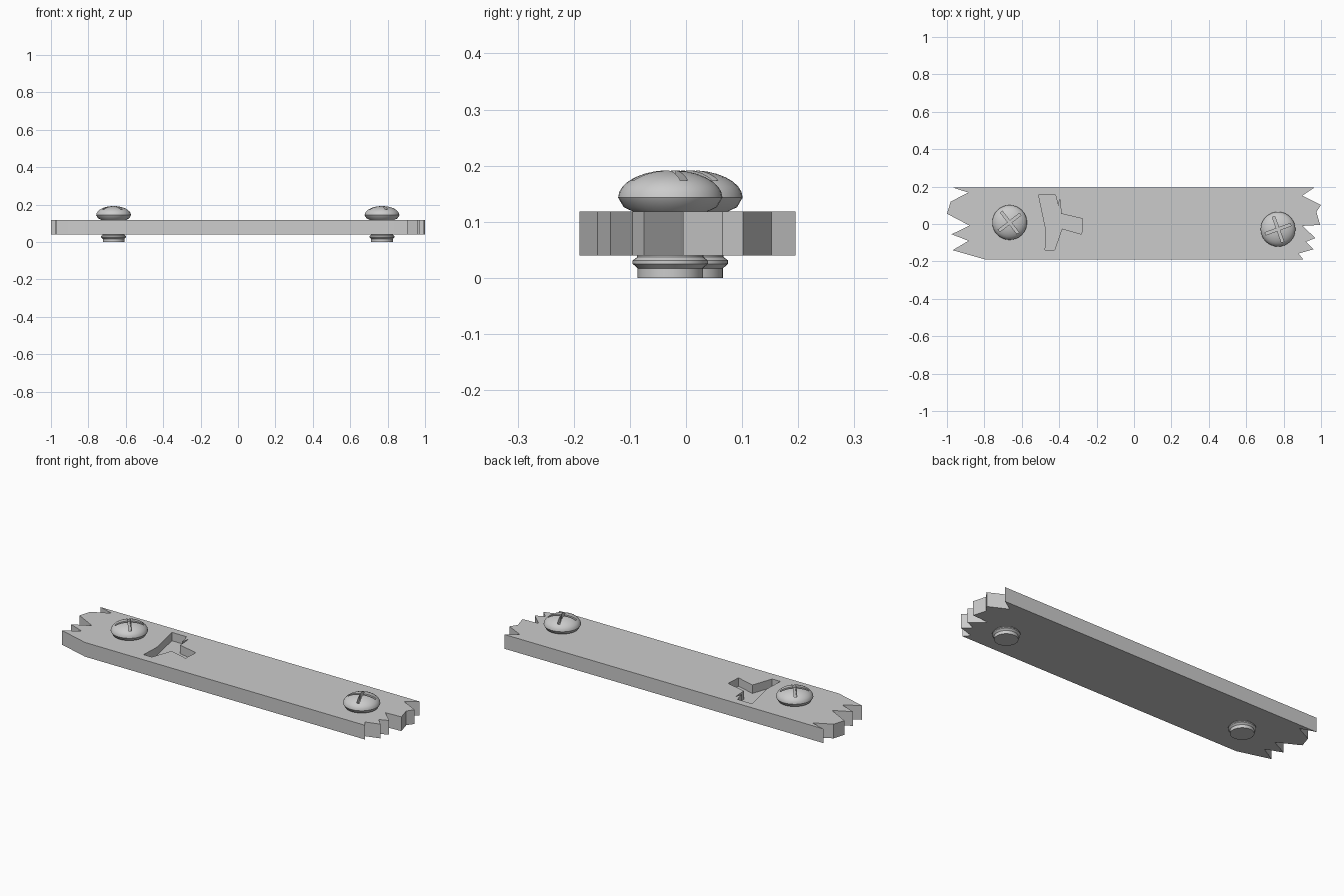
import bpy, bmesh, math

if "Cube" in bpy.data.objects:
    bpy.data.objects.remove(bpy.data.objects["Cube"])


def make_object(name, bm):
    bmesh.ops.recalc_face_normals(bm, faces=bm.faces)
    mesh = bpy.data.meshes.new(name)
    bm.to_mesh(mesh)
    bm.free()
    ob = bpy.data.objects.new(name, mesh)
    bpy.context.collection.objects.link(ob)
    return ob


def prism(name, outline, z0, z1):
    bm = bmesh.new()
    face = bm.faces.new([bm.verts.new((x, y, z0)) for x, y in outline])
    ext = bmesh.ops.extrude_face_region(bm, geom=[face])
    for v in ext["geom"]:
        if isinstance(v, bmesh.types.BMVert):
            v.co.z = z1
    return make_object(name, bm)


def lathe(name, profile, cx, cy, sides=32):
    bm = bmesh.new()
    rings = []
    for r, z in profile:
        rings.append([bm.verts.new((cx + r * math.cos(2 * math.pi * i / sides),
                                    cy + r * math.sin(2 * math.pi * i / sides), z))
                      for i in range(sides)])
    for a, b in zip(rings, rings[1:]):
        for i in range(sides):
            j = (i + 1) % sides
            bm.faces.new((a[i], a[j], b[j], b[i]))
    bm.faces.new(rings[0])
    bm.faces.new(rings[-1])
    return make_object(name, bm)


def select_only(ob):
    bpy.ops.object.select_all(action='DESELECT')
    ob.select_set(True)
    bpy.context.view_layer.objects.active = ob


def carve(ob, cutter):
    mod = ob.modifiers.new("carve", 'BOOLEAN')
    mod.operation = 'DIFFERENCE'
    mod.solver = 'EXACT'
    mod.object = cutter
    select_only(ob)
    bpy.ops.object.modifier_apply(modifier=mod.name)
    bpy.data.objects.remove(cutter, do_unlink=True)


def smooth(ob, angle=30):
    select_only(ob)
    bpy.ops.object.shade_smooth_by_angle(angle=math.radians(angle))


# Plank with splintered ends
left_end = [(-0.97, 0.195), (-0.885, 0.168), (-0.98, 0.12), (-1.0, 0.055),
            (-0.88, -0.008), (-0.975, -0.055), (-0.885, -0.09),
            (-0.97, -0.14), (-0.795, -0.19)]
right_end = [(0.905, -0.19), (0.88, -0.158), (0.96, -0.135), (0.92, -0.095),
             (0.97, -0.075), (0.90, -0.01), (0.995, -0.005), (0.975, 0.065),
             (1.0, 0.102), (0.9, 0.152), (0.965, 0.195)]
plank = prism("plank", left_end + right_end, 0.04, 0.118)

# Chipped recess in the top face
chip = [(-0.51, 0.155), (-0.42, 0.155), (-0.405, 0.095), (-0.395, 0.14),
        (-0.39, 0.055), (-0.275, 0.028), (-0.28, -0.055), (-0.385, -0.025),
        (-0.425, -0.14), (-0.475, -0.14), (-0.47, -0.035)]
carve(plank, prism("chip_cutter", chip, 0.072, 0.2))
smooth(plank)

# Domed cross-slot screws passing through the plank
shank = [(0.058, 0.0), (0.058, 0.017), (0.067, 0.025), (0.067, 0.031),
         (0.059, 0.037), (0.059, 0.11), (0.066, 0.118), (0.083, 0.126)]
dome = [(0.093 * math.cos(a), 0.143 + 0.049 * math.sin(a))
        for a in [math.radians(d) for d in (0, 12, 24, 36, 48, 60, 72, 84)]]
for side, cx, cy, turn in (("left", -0.665, 0.008, 38), ("right", 0.77, -0.028, 20)):
    screw = lathe(side + "_screw", shank + dome, cx, cy)
    w, l = 0.007, 0.072
    cross = []
    for k in range(4):
        a = math.radians(turn + 90 * k)
        for x, y in ((w, -w), (l, -w), (l, w)):
            cross.append((cx + x * math.cos(a) - y * math.sin(a),
                          cy + x * math.sin(a) + y * math.cos(a)))
    carve(screw, prism("slot_cutter", cross, 0.158, 0.25))
    smooth(screw, 35)
